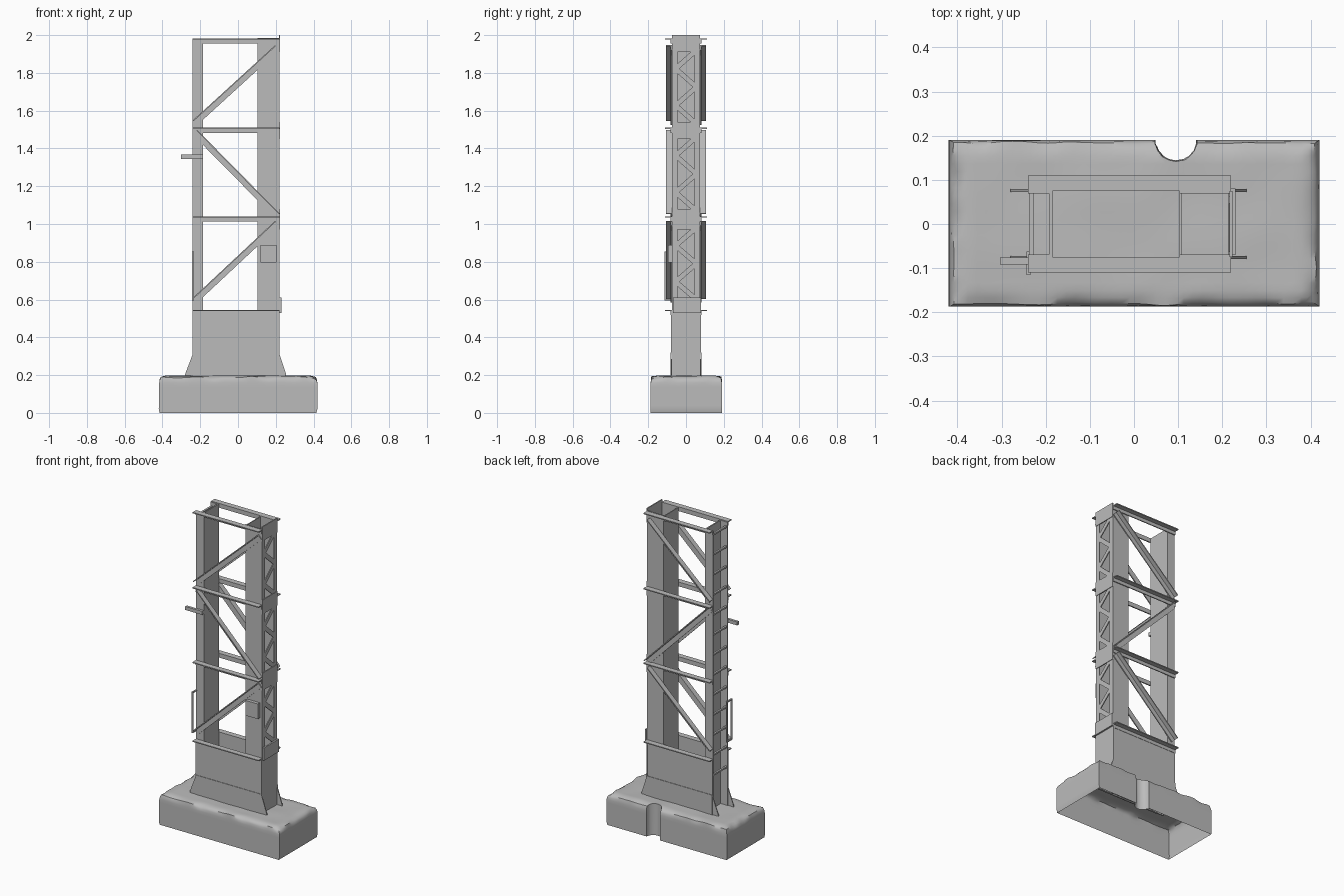
import bpy, bmesh, math
from mathutils import Vector, noise

if "Cube" in bpy.data.objects:
    bpy.data.objects.remove(bpy.data.objects["Cube"], do_unlink=True)

grey = bpy.data.materials.new("plain_grey")
grey.use_nodes = True
colour = (0.5, 0.5, 0.5, 1)
grey.diffuse_color = colour
grey.node_tree.nodes["Principled BSDF"].inputs["Base Color"].default_value = colour


def finish(name, bm):
    bmesh.ops.recalc_face_normals(bm, faces=bm.faces)
    mesh = bpy.data.meshes.new(name)
    bm.to_mesh(mesh)
    bm.free()
    mesh.materials.append(grey)
    ob = bpy.data.objects.new(name, mesh)
    bpy.context.collection.objects.link(ob)
    return ob


def add_box(bm, x, y, z):
    """Box from (min, max) pairs."""
    new = bmesh.ops.create_cube(bm, size=1)["verts"]
    for v in new:
        v.co = Vector([(a + b) / 2 + c * (b - a) for (a, b), c in zip((x, y, z), v.co)])
    return new


def box(name, x, y, z):
    bm = bmesh.new()
    add_box(bm, x, y, z)
    return finish(name, bm)


def prism(name, points, place, depth):
    """Flat polygon placed by a function, then extruded."""
    bm = bmesh.new()
    face = bm.faces.new([bm.verts.new(place(a, b)) for a, b in points])
    out = bmesh.ops.extrude_face_region(bm, geom=[face])["geom"]
    bmesh.ops.translate(bm, vec=depth, verts=[g for g in out if isinstance(g, bmesh.types.BMVert)])
    return finish(name, bm)


def strip(p, q, width, shift=0.0):
    """Corners of a flat bar between two 2D points, offset sideways."""
    p, q = Vector(p), Vector(q)
    d = (q - p).normalized()
    n = Vector((-d.y, d.x))
    lo, hi = n * (shift - width / 2), n * (shift + width / 2)
    return [p + lo, q + lo, q + hi, p + hi]


def side(y0, y1, s):
    return tuple(sorted((y0 * s, y1 * s)))


L, R, W = -0.24, 0.22, 0.075        # tower left, right and half width

# Worn concrete footing, hollow below, with a round notch in the back
bm = bmesh.new()
add_box(bm, (-0.415, 0.415), (-0.187, 0.19), (0, 0.2))
for axis, cuts in ((0, 40), (1, 20), (2, 9)):
    along = [e for e in bm.edges
             if abs((e.verts[0].co - e.verts[1].co).normalized()[axis]) > 0.9]
    bmesh.ops.subdivide_edges(bm, edges=along, cuts=cuts, use_grid_fill=True)
for v in bm.verts:
    c = v.co
    if c.z < 0.001:
        continue
    n = noise.noise(c * 14)
    top = max(0, c.z - 0.17) / 0.03
    near = min(0.415 - abs(c.x), 0.19 - abs(c.y))
    chip = max(0, 1 - near / 0.03) * top
    wear = 0.010 + 0.010 * n
    c.z -= chip * wear + 0.003 * top * (1 + noise.noise(c * 9))
    c.x -= math.copysign(chip * wear * (abs(c.x) > 0.38), c.x)
    c.y -= math.copysign(chip * wear * 0.7 * (abs(c.y) > 0.16), c.y)
    c.x *= 1.012 - 0.1 * c.z * max(0, -c.x)
footing = finish("footing", bm)

bm = bmesh.new()
bmesh.ops.create_cone(bm, cap_ends=True, segments=18, radius1=0.044, radius2=0.05, depth=0.5)
for v in bm.verts:
    v.co += Vector((0.095, 0.19, 0.1))
    v.co.x += 0.004 * noise.noise(v.co * 40)
cutter = finish("notch_cutter", bm)
cutter.hide_render = True
cut = footing.modifiers.new("notch", "BOOLEAN")
cut.object, cut.operation, cut.solver = cutter, "DIFFERENCE", "EXACT"
bpy.context.view_layer.update()
carved = bpy.data.meshes.new_from_object(footing.evaluated_get(bpy.context.evaluated_depsgraph_get()))
footing.modifiers.clear()
footing.data = carved
bpy.data.objects.remove(cutter, do_unlink=True)
bm = bmesh.new()
bm.from_mesh(carved)
bmesh.ops.delete(bm, geom=[f for f in bm.faces if all(v.co.z < 0.001 for v in f.verts)], context="FACES")
bm.to_mesh(carved)
bm.free()
bpy.ops.object.select_all(action="DESELECT")
footing.select_set(True)
bpy.context.view_layer.objects.active = footing
bpy.ops.object.shade_smooth_by_angle(angle=math.radians(40))

# Column webs and end plates
box("ladder_column_web", (-0.193, -0.185), (-W, W), (0.19, 1.98))
box("lattice_column_web", (0.103, 0.109), (-W, W), (0.19, 1.98))
box("lower_end_plate", (R - 0.006, R), (-0.08, 0.08), (0.19, 0.54))
box("end_band", (R, R + 0.01), (-0.07, 0.08), (0.53, 0.61))
for name, z in (("low_tie_plate", (0.97, 1.08)), ("high_tie_plate", (1.45, 1.54)),
                ("top_tie_plate", (1.91, 2.0))):
    box(name, (R - 0.004, R + 0.003), (-W, W), z)

# Parts shared by front and back faces
bays = ((0.59, 1.01), (1.48, 1.05), (1.53, 1.94))
for tag, s in (("front", -1), ("back", 1)):
    wall = side(0.069, W, s)
    box(tag + "_ladder_column_flange", (L, -0.185), wall, (0.19, 1.98))
    box(tag + "_lattice_column_flange", (0.103, R), wall, (0.19, 1.985))
    box(tag + "_lattice_edge_angle", (R - 0.004, R), side(0.045, W, s), (0.54, 1.985))
    box(tag + "_lower_panel", (L, R), side(W, 0.079, s), (0.3, 0.54))
    box(tag + "_skirt_plate", (L, R), side(W, 0.082, s), (0.19, 0.32))
    # Triangular foot gussets
    for end, x, reach in (("left", L, -0.28), ("right", R, 0.255)):
        prism(f"{tag}_{end}_gusset", [(x, 0.19), (reach, 0.19), (reach, 0.205), (x, 0.31)],
              lambda a, b: (a, s * 0.073, b), (0, s * 0.006, 0))
    # Horizontal angle rails
    for i, z in enumerate((0.545, 1.04, 1.51, 1.983)):
        bm = bmesh.new()
        add_box(bm, (L, R), side(W, 0.11, s), (z - 0.006, z))
        add_box(bm, (L, R), side(W, 0.081, s), (z - 0.027, z))
        finish(f"{tag}_rail_{i + 1}", bm)
    # Diagonal angle braces
    for i, (z0, z1) in enumerate(bays):
        p, q = (L + 0.012, z0 + 0.006), (R - 0.012, z1 - 0.006)
        prism(f"{tag}_brace_{i + 1}_plate", strip(p, q, 0.034),
              lambda a, b: (a, s * W, b), (0, s * 0.006, 0))
        prism(f"{tag}_brace_{i + 1}_flange", strip(p, q, 0.006, 0.014),
              lambda a, b: (a, s * W, b), (0, s * 0.032, 0))

# Zigzag lacing on the lattice end
for bay, (z0, z1) in enumerate(((0.6, 0.98), (1.07, 1.46), (1.53, 1.92))):
    ys = (0.055, -0.055)
    for i in range(4):
        a = (ys[i % 2], z1 - (z1 - z0) * i / 4)
        b = (ys[(i + 1) % 2], z1 - (z1 - z0) * (i + 1) / 4)
        prism(f"lacing_{bay + 1}_{i + 1}", strip(a, b, 0.026),
              lambda u, v: (R - 0.006, u, v), (0.006, 0, 0))

# Ladder rungs on the open channel end
for i in range(13):
    z = 0.44 + i * 0.126
    box(f"rung_{i + 1}", (-0.238, -0.226), (-W, W), (z - 0.005, z + 0.005))

# Grab handle, arm and service box
bm = bmesh.new()
for y in (-0.112, -0.065):
    add_box(bm, (L - 0.003, L + 0.006), (y - 0.003, y + 0.003), (0.6, 0.85))
for z in (0.6, 0.85):
    add_box(bm, (L - 0.003, L + 0.006), (-0.115, -0.062), (z - 0.004, z + 0.004))
finish("grab_handle", bm)
box("side_arm", (-0.303, -0.185), (-0.092, -0.076), (1.345, 1.367))
box("service_box", (0.12, 0.205), (-0.096, -0.07), (0.795, 0.89))
